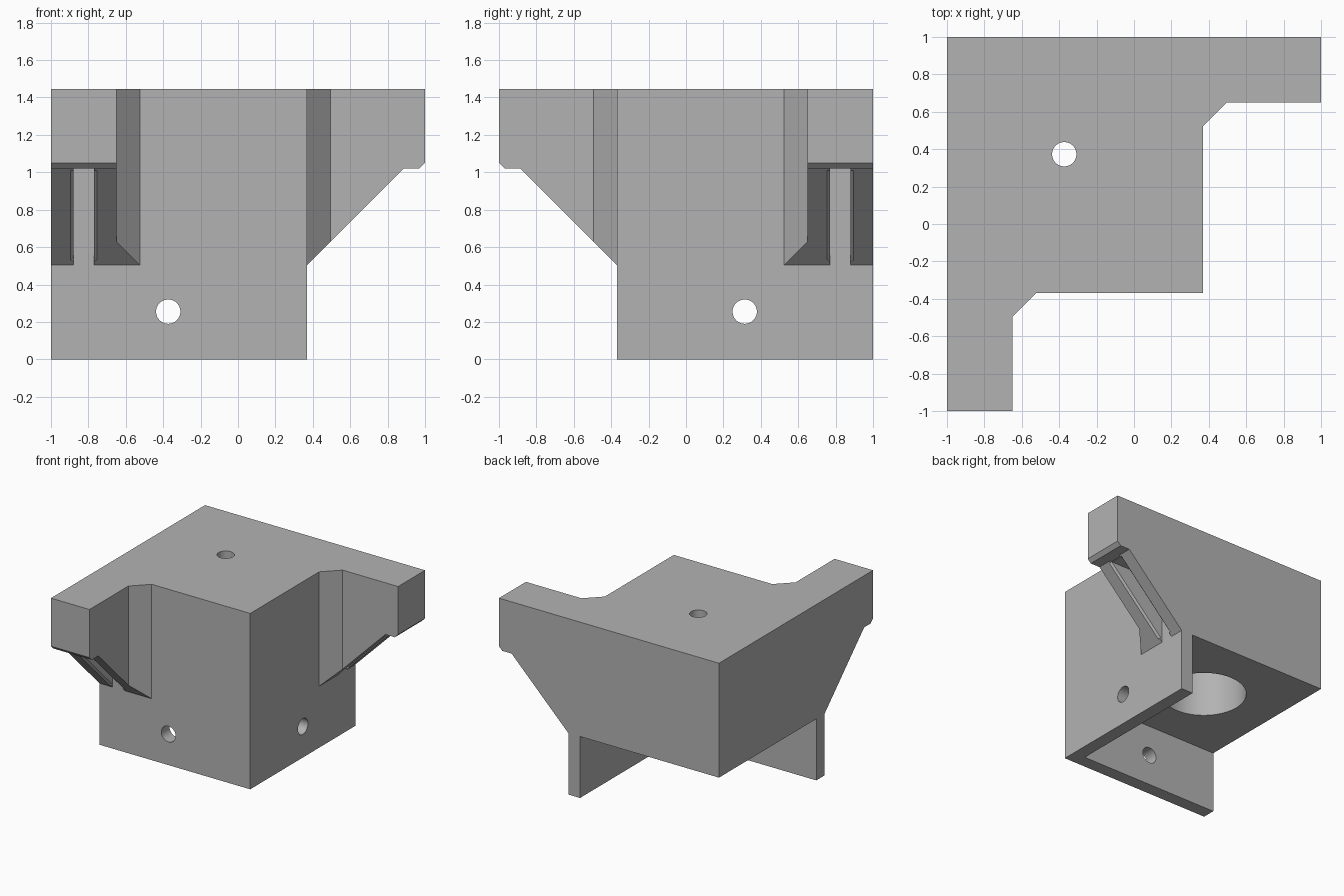
import bpy, bmesh, math
from mathutils import Vector, Matrix

cube = bpy.data.objects.get("Cube")
if cube:
    bpy.data.objects.remove(cube, do_unlink=True)

grey = bpy.data.materials.new("plain_grey")
grey.use_nodes = True
colour = (0.45, 0.45, 0.45, 1)
grey.diffuse_color = colour
grey.node_tree.nodes["Principled BSDF"].inputs["Base Color"].default_value = colour

TOP, STEP, EDGE = 1.445, 0.505, 0.37      # top, underside of block, wall face
ARM = 0.65                                # inner side of each arm
FLAT, RUN = 1.02, 0.885                   # arm underside height and slope end
WALL = 0.107
SWAP = Matrix(((0, -1, 0, 0), (-1, 0, 0, 0), (0, 0, 1, 0), (0, 0, 0, 1)))


def prism(name, points, sweep, mirrored=False):
    """Closed prism: a polygon swept along a vector."""
    bm = bmesh.new()
    base = bm.faces.new([bm.verts.new(p) for p in points])
    moved = bmesh.ops.extrude_face_region(bm, geom=[base], use_keep_orig=True)["geom"]
    bmesh.ops.translate(bm, vec=Vector(sweep),
                        verts=[g for g in moved if isinstance(g, bmesh.types.BMVert)])
    if mirrored:
        bmesh.ops.transform(bm, matrix=SWAP, verts=bm.verts)
    bmesh.ops.recalc_face_normals(bm, faces=bm.faces)
    mesh = bpy.data.meshes.new(name)
    bm.to_mesh(mesh)
    bm.free()
    obj = bpy.data.objects.new(name, mesh)
    bpy.context.collection.objects.link(obj)
    return obj


def rod(name, start, sweep, radius, sides=48):
    """Round cutter starting at a point and running along a vector."""
    turn = Vector(sweep).to_track_quat('Z', 'Y')
    ring = []
    for i in range(sides):
        a = math.tau * i / sides
        ring.append(Vector(start) + turn @ Vector((radius * math.cos(a), radius * math.sin(a), 0)))
    return prism(name, ring, sweep)


def cut(target, cutter):
    cutter.hide_render = True
    mod = target.modifiers.new("cut", 'BOOLEAN')
    mod.operation, mod.solver, mod.object = 'DIFFERENCE', 'EXACT', cutter
    bpy.context.view_layer.objects.active = target
    bpy.ops.object.modifier_apply(modifier=mod.name)
    bpy.data.objects.remove(cutter, do_unlink=True)


# Body: plan outline with two arms and chamfered inner corners
half = [(1, 1), (1, ARM), (0.495, ARM), (EDGE, 0.525)]
plan = half + [(EDGE, -EDGE)] + [(-y, -x) for x, y in reversed(half)] + [(-1, 1)]
body = prism("corner_bracket", [(x, y, 0) for x, y in plan], (0, 0, TOP))

# Hollow below the block, leaving two thin walls
inner = EDGE - WALL
cut(body, prism("hollow", [(inner, -inner, -0.1), (inner, 1.1, -0.1),
                           (-1.1, 1.1, -0.1), (-1.1, -inner, -0.1)], (0, 0, STEP + 0.1)))

# Each arm: sloped underside, open slot and its eased rim
under = [(EDGE, -0.1), (EDGE, STEP), (RUN, FLAT), (0.97, FLAT), (1, 1.05), (1.1, 1.05), (1.1, -0.1)]
slot = [(EDGE, 0.4), (EDGE, FLAT), (0.91, FLAT), (0.91, 0.4)]
mid, gap = 0.825, 0.055
slope = Vector((1, 0, 1)).normalized()
into = Vector((-1, 0, 1)).normalized()
origin = Vector((EDGE, mid, STEP)) + slope * 0.035
rim = [origin + into * d + Vector((0, w, 0))
       for w, d in ((-0.085, -0.015), (-gap, 0.015), (gap, 0.015), (0.085, -0.015))]
for mirrored in (False, True):
    cut(body, prism("undercut", [(x, 0.5, z) for x, z in under], (0, 0.6, 0), mirrored))
    cut(body, prism("slot", [(x, mid - gap, z) for x, z in slot], (0, 2 * gap, 0), mirrored))
    cut(body, prism("rim", rim, slope * 0.68, mirrored))

# Deep bore from below, small hole through the top, and one hole in each wall
cut(body, rod("bore", (-0.373, 0.373, 0.4), (0, 0, 0.92), 0.32, 72))
cut(body, rod("top_hole", (-0.373, 0.373, 1.2), (0, 0, 0.4), 0.065))
cut(body, rod("front_hole", (-0.373, -0.5, 0.255), (0, 0.4, 0), 0.065))
cut(body, rod("side_hole", (0.1, 0.314, 0.255), (0.4, 0, 0), 0.065))

# Finish
body.data.materials.clear()
body.data.materials.append(grey)
for poly in body.data.polygons:
    poly.material_index = 0
bpy.ops.object.select_all(action='DESELECT')
body.select_set(True)
bpy.context.view_layer.objects.active = body
bpy.ops.object.shade_smooth_by_angle(angle=math.radians(30))
